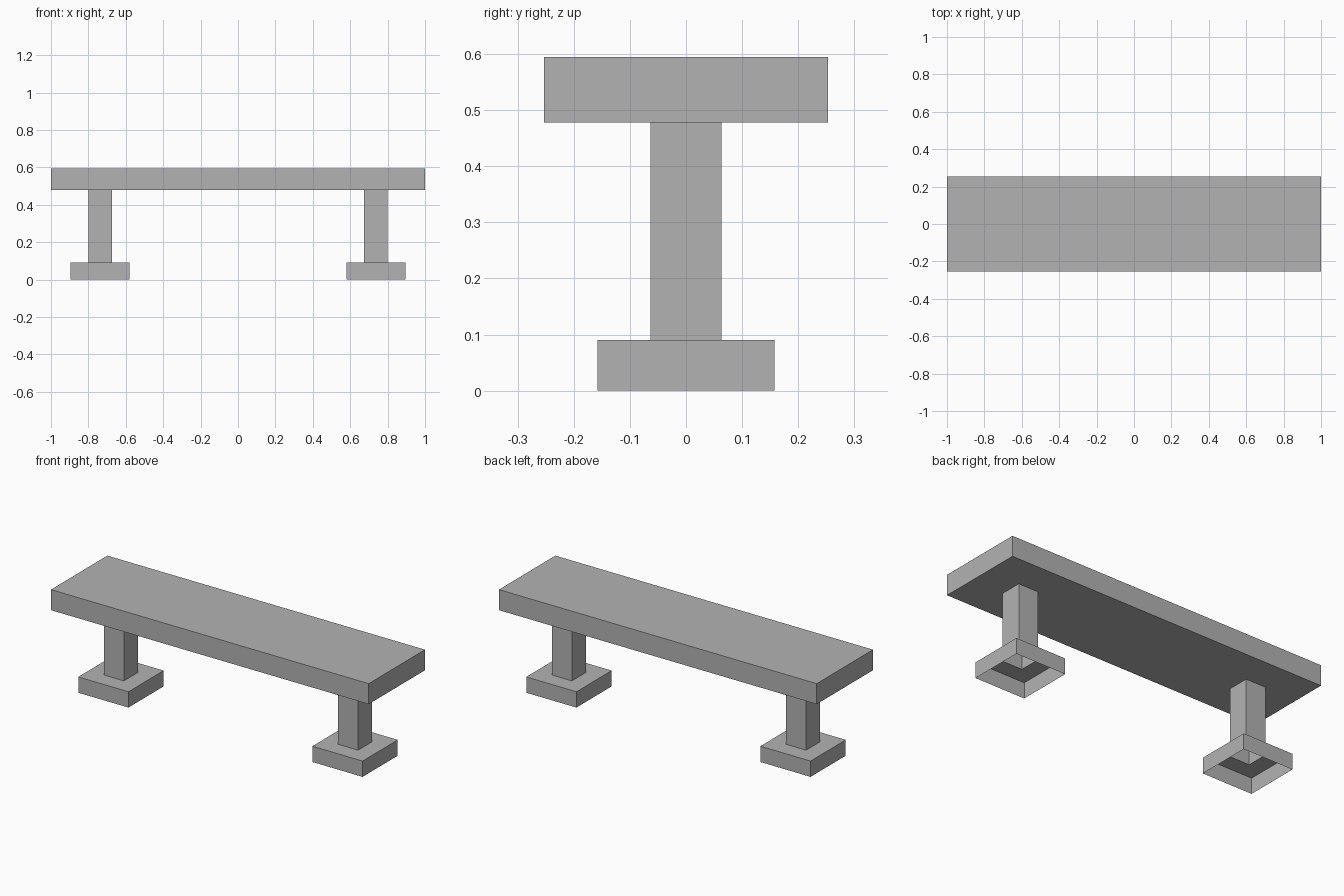
import bpy
import bmesh

default = bpy.data.objects.get("Cube")
if default:
    bpy.data.objects.remove(default, do_unlink=True)

# Main dimensions
LEG_X = 0.737
POST = 0.063
FOOT = 0.158
FOOT_TOP = 0.09
SEAT_BOTTOM, SEAT_TOP = 0.478, 0.595
SEAT_DEPTH = 0.253

stone = bpy.data.materials.new("stone_grey")
stone.use_nodes = True
colour = (0.45, 0.45, 0.45, 1)
stone.diffuse_color = colour
stone.node_tree.nodes["Principled BSDF"].inputs["Base Color"].default_value = colour


def finish(bm, name):
    mesh = bpy.data.meshes.new(name)
    bm.to_mesh(mesh)
    bm.free()
    mesh.materials.append(stone)
    obj = bpy.data.objects.new(name, mesh)
    bpy.context.collection.objects.link(obj)
    return obj


def leg(name, x):
    """Square hollow leg: stepped profile swept round four sides, open below."""
    bm = bmesh.new()
    profile = [(FOOT, 0), (FOOT, FOOT_TOP), (POST, FOOT_TOP), (POST, SEAT_BOTTOM)]
    corners = [(-1, -1), (1, -1), (1, 1), (-1, 1)]
    rings = [[bm.verts.new((x + sx * half, sy * half, z)) for sx, sy in corners]
             for half, z in profile]
    for low, high in zip(rings, rings[1:]):
        for i in range(4):
            j = (i + 1) % 4
            bm.faces.new((low[i], low[j], high[j], high[i]))
    return finish(bm, name)


def seat():
    """Slab whose underside opens into the hollow posts."""
    bm = bmesh.new()
    bmesh.ops.create_cube(bm, size=2)
    for v in bm.verts:
        v.co.x = 1 if v.co.x > 0 else -1
        v.co.y *= SEAT_DEPTH
        v.co.z = SEAT_TOP if v.co.z > 0 else SEAT_BOTTOM

    # Cut the underside along the post outlines
    cuts = [((side * LEG_X + e * POST, 0, 0), (1, 0, 0))
            for side in (-1, 1) for e in (-1, 1)]
    cuts += [((0, e * POST, 0), (0, 1, 0)) for e in (-1, 1)]
    for point, normal in cuts:
        under = [f for f in bm.faces if f.normal.z < -0.5]
        geom = under + list({e for f in under for e in f.edges})
        geom += list({v for f in under for v in f.verts})
        bmesh.ops.bisect_plane(bm, geom=geom, plane_co=point, plane_no=normal)
        bm.normal_update()

    holes = []
    for f in bm.faces:
        c = f.calc_center_median()
        if f.normal.z < -0.5 and abs(abs(c.x) - LEG_X) < POST and abs(c.y) < POST:
            holes.append(f)
    bmesh.ops.delete(bm, geom=holes, context='FACES')
    return finish(bm, "seat")


# Bench parts
seat()
leg("left_leg", LEG_X)
leg("right_leg", -LEG_X)
